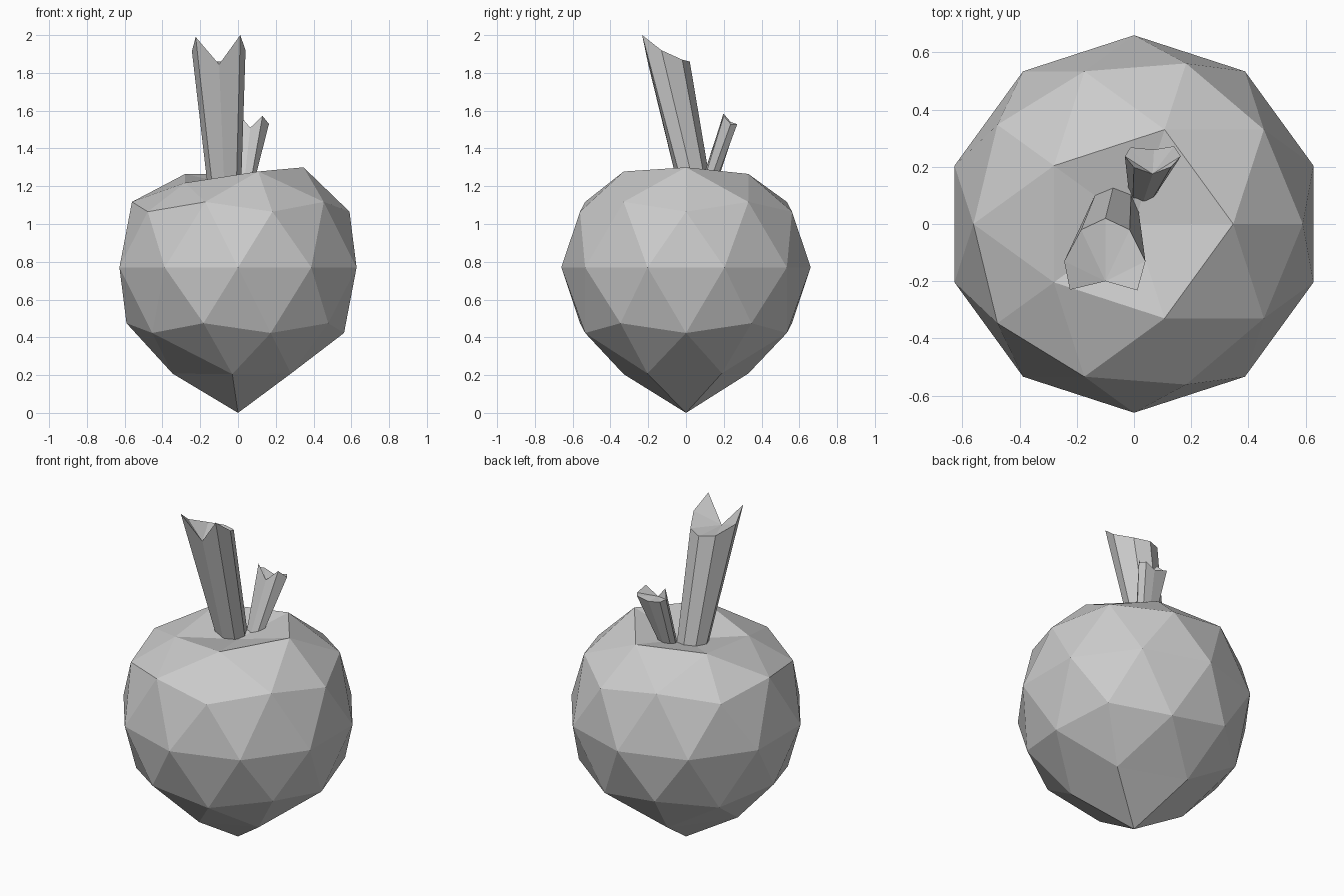
import bpy, bmesh
from math import sin, cos, pi
from mathutils import Vector

if "Cube" in bpy.data.objects:
    bpy.data.objects.remove(bpy.data.objects["Cube"])

R, CZ = 0.66, 0.77


def finish(bm, name):
    bmesh.ops.recalc_face_normals(bm, faces=bm.faces[:])
    me = bpy.data.meshes.new(name)
    bm.to_mesh(me)
    bm.free()
    ob = bpy.data.objects.new(name, me)
    bpy.context.collection.objects.link(ob)
    return ob


# Fruit body: low-poly icosphere with pointed bottom and dimpled crown
bm = bmesh.new()
bmesh.ops.create_icosphere(bm, subdivisions=2, radius=R)
bmesh.ops.translate(bm, vec=(0, 0, CZ), verts=bm.verts[:])
moves = [((0, 0, 0.11), (0, 0, 0)),
         ((0, 0, 1.43), (0, 0, 1.20)),
         ((0.347, 0, 1.33), (0.347, 0, 1.30)),
         ((0.107, -0.33, 1.33), (0.107, -0.33, 1.278)),
         ((0.107, 0.33, 1.33), (0.107, 0.33, 1.265)),
         ((-0.28, 0.204, 1.33), (-0.28, 0.204, 1.265)),
         ((-0.28, -0.204, 1.33), (-0.28, -0.204, 1.218)),
         ((-0.107, -0.33, 0.21), (-0.03, -0.33, 0.205)),
         ((0.28, 0.204, 0.21), (0.28, 0.19, 0.21))]
for src, dst in moves:
    v = min(bm.verts, key=lambda w: (w.co - Vector(src)).length)
    v.co = dst
finish(bm, "fruit_body")


# Stems: eight-sided, flaring upward, with a notched, slanted broken end
def stem(name, base, r, top):
    """top starts at the front notch and runs counter-clockwise"""
    bm = bmesh.new()
    lo = [bm.verts.new((base[0] + r * sin(k * pi / 4),
                        base[1] - r * cos(k * pi / 4), base[2])) for k in range(8)]
    hi = [bm.verts.new(p) for p in top]
    for k in range(8):
        j = (k + 1) % 8
        bm.faces.new((lo[k], lo[j], hi[j], hi[k]))
    for k in range(1, 7):
        bm.faces.new((hi[0], hi[k], hi[k + 1]))
    bm.faces.new(lo[::-1])
    finish(bm, name)


stem("main_stem", (-0.07, 0.055, 1.15), 0.085,
     [(-0.10, -0.20, 1.845), (0.012, -0.232, 2.0), (0.04, -0.13, 1.92),
      (-0.015, -0.02, 1.87), (-0.10, 0.02, 1.86), (-0.185, -0.02, 1.87),
      (-0.244, -0.13, 1.915), (-0.224, -0.23, 1.99)])
stem("small_stem", (0.025, 0.10, 1.15), 0.042,
     [(0.065, 0.175, 1.51), (0.13, 0.20, 1.572), (0.164, 0.237, 1.53),
      (0.14, 0.272, 1.53), (0.07, 0.26, 1.51), (-0.012, 0.268, 1.53),
      (-0.032, 0.237, 1.54), (0.0, 0.198, 1.585)])
